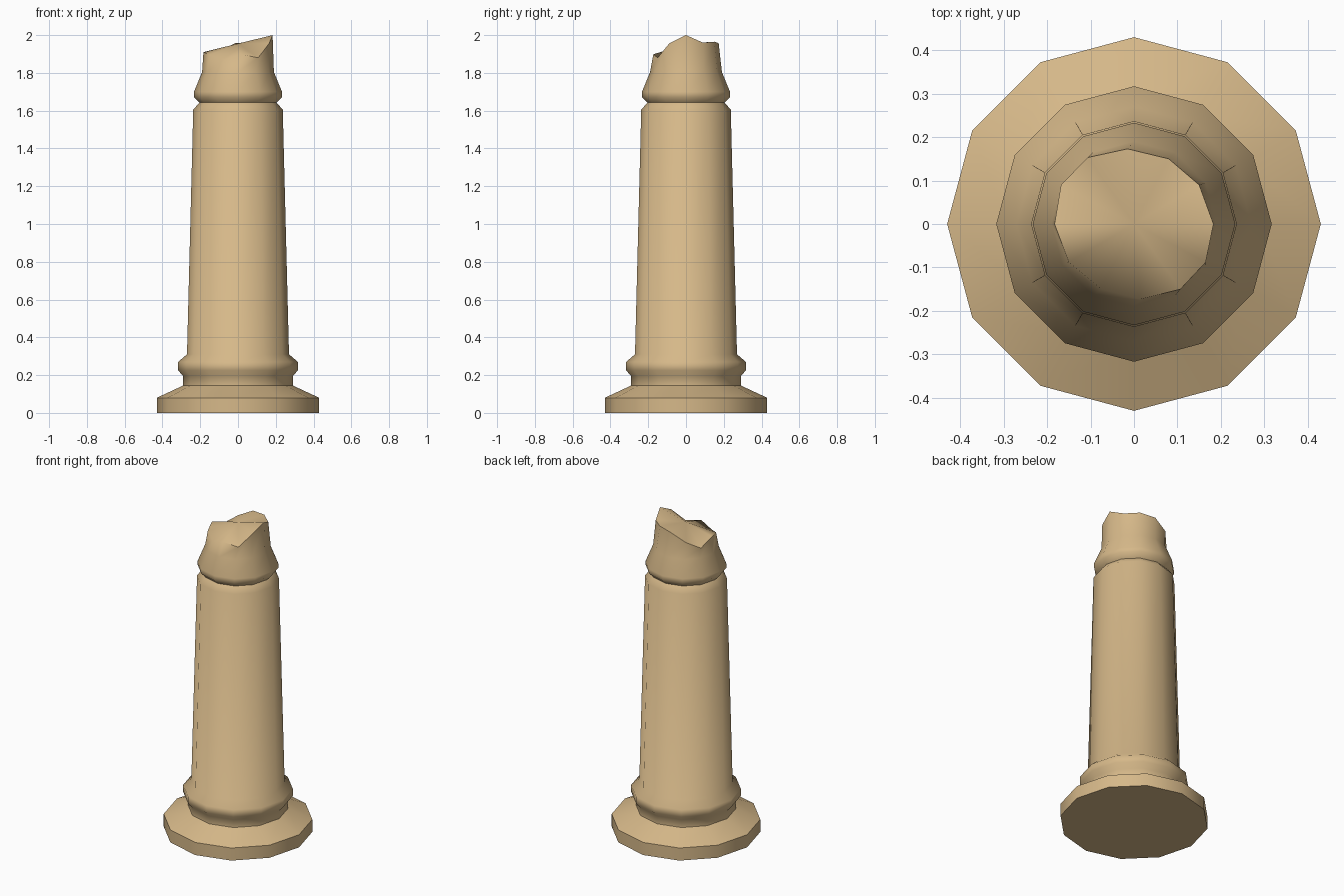
import bpy, bmesh, math

if "Cube" in bpy.data.objects:
    bpy.data.objects.remove(bpy.data.objects["Cube"])

SIDES = 12

stone = bpy.data.materials.new("tan sandstone")
stone.diffuse_color = (0.67, 0.48, 0.25, 1)
stone.use_nodes = True
stone.node_tree.nodes["Principled BSDF"].inputs["Base Color"].default_value = stone.diffuse_color

# Column profile: (radius, height) from the base up to the neck
profile = [
    (0.43, 0.0), (0.43, 0.08),          # plinth
    (0.29, 0.145), (0.29, 0.195),       # foot
    (0.317, 0.225), (0.317, 0.27),      # lower collar
    (0.27, 0.31), (0.237, 1.605),       # tapered shaft
    (0.205, 1.642),                     # groove
    (0.233, 1.672), (0.233, 1.70),      # upper collar
    (0.19, 1.805),                      # neck
]

# Jagged broken rim, one point per side
rim = [
    (0.183, 0.0, 2.0), (0.15, 0.09, 1.96), (0.08, 0.15, 1.965),
    (-0.015, 0.173, 1.957), (-0.107, 0.153, 1.91), (-0.168, 0.09, 1.867),
    (-0.183, 0.0, 1.91), (-0.15, -0.088, 1.895), (-0.075, -0.15, 1.87),
    (0.015, -0.173, 1.898), (0.107, -0.15, 1.88), (0.165, -0.088, 1.957),
]

bm = bmesh.new()


def ring(radius, z):
    step = 2 * math.pi / SIDES
    return [bm.verts.new((radius * math.cos(i * step), radius * math.sin(i * step), z))
            for i in range(SIDES)]


rings = [ring(r, z) for r, z in profile]
rings.append([bm.verts.new(p) for p in rim])

# Walls between neighbouring rings
for low, high in zip(rings, rings[1:]):
    for i in range(SIDES):
        j = (i + 1) % SIDES
        bm.faces.new((low[i], low[j], high[j], high[i]))

# Flat underside and fanned broken top
bm.faces.new(rings[0][::-1])
centre = bm.verts.new((0, 0, 1.955))
for i in range(SIDES):
    bm.faces.new((rings[-1][i], rings[-1][(i + 1) % SIDES], centre))

bmesh.ops.recalc_face_normals(bm, faces=bm.faces)
mesh = bpy.data.meshes.new("broken_column")
bm.to_mesh(mesh)
bm.free()
mesh.materials.append(stone)

column = bpy.data.objects.new("broken_column", mesh)
bpy.context.collection.objects.link(column)
bpy.context.view_layer.objects.active = column
column.select_set(True)
bpy.ops.object.shade_smooth_by_angle(angle=math.radians(60))
